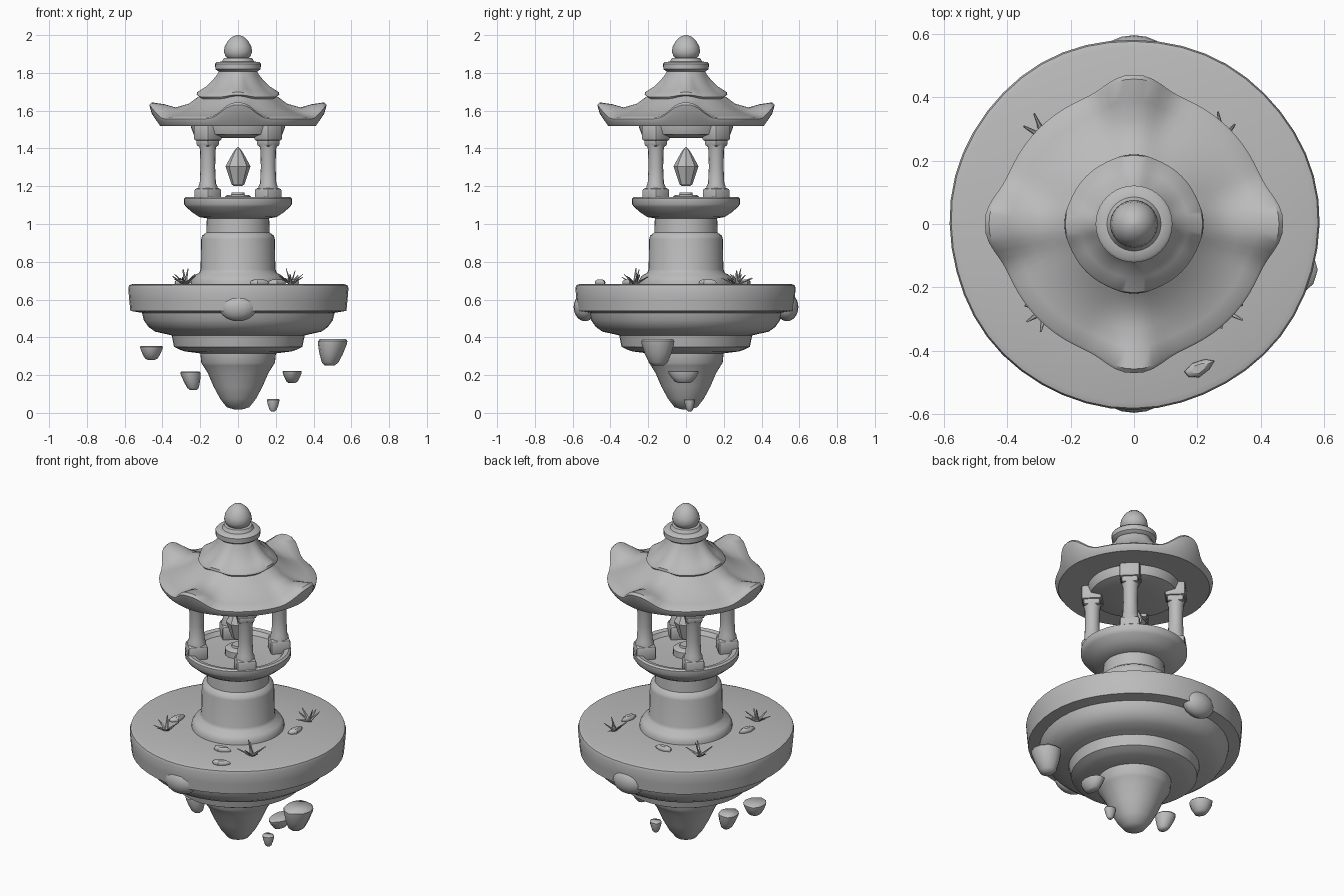
import bpy, bmesh, math, random
from mathutils import Matrix, Vector, Euler

if "Cube" in bpy.data.objects:
    bpy.data.objects.remove(bpy.data.objects["Cube"])

random.seed(4)
stone = bpy.data.materials.new("plain grey stone")
stone.diffuse_color = (0.5, 0.5, 0.5, 1)
stone.use_nodes = True
stone.node_tree.nodes["Principled BSDF"].inputs["Base Color"].default_value = stone.diffuse_color


def finish(bm, name, angle=40):
    bmesh.ops.remove_doubles(bm, verts=bm.verts, dist=0.0003)
    bmesh.ops.recalc_face_normals(bm, faces=bm.faces)
    me = bpy.data.meshes.new(name)
    bm.to_mesh(me)
    bm.free()
    me.materials.append(stone)
    ob = bpy.data.objects.new(name, me)
    bpy.context.collection.objects.link(ob)
    bpy.ops.object.select_all(action='DESELECT')
    ob.select_set(True)
    bpy.context.view_layer.objects.active = ob
    bpy.ops.object.shade_smooth_by_angle(angle=math.radians(angle))
    return ob


def rings(bm, count, n, point):
    """Skin a grid of rings; point(i, angle) gives a position."""
    grid = [[bm.verts.new(point(i, 2 * math.pi * k / n)) for k in range(n)] for i in range(count)]
    for a, b in zip(grid, grid[1:]):
        for k in range(n):
            j = (k + 1) % n
            bm.faces.new((a[k], a[j], b[j], b[k]))
    bm.faces.new(grid[0][::-1])
    bm.faces.new(grid[-1])


def lathe(name, prof, n=40, at=(0, 0, 0), angle=40, wobble=0.0, turn=0.0):
    bm = bmesh.new()

    def point(i, t):
        r, z = prof[i]
        r *= 1 + wobble * (math.sin(3 * t + 1) + 0.6 * math.sin(7 * t))
        return (at[0] + r * math.cos(t + turn), at[1] + r * math.sin(t + turn), at[2] + z)
    rings(bm, len(prof), n, point)
    return finish(bm, name, angle)


# floating island: stepped underside and flat disc
lathe("island", [(0.02, 0.018), (0.06, 0.03), (0.095, 0.075), (0.13, 0.14), (0.16, 0.21), (0.185, 0.25),
                 (0.195, 0.265), (0.2, 0.315), (0.28, 0.325), (0.31, 0.335), (0.34, 0.35), (0.352, 0.41),
                 (0.385, 0.418), (0.44, 0.43), (0.475, 0.455), (0.5, 0.49), (0.51, 0.53), (0.572, 0.54),
                 (0.578, 0.6), (0.583, 0.66), (0.578, 0.676), (0.56, 0.682), (0.2, 0.682)],
      48, wobble=0.004)

# boulders bulging from the front and back of the rim
for side, y in (("front", -0.535), ("back", 0.535)):
    bm = bmesh.new()
    bmesh.ops.create_uvsphere(bm, u_segments=16, v_segments=10, radius=1,
                              matrix=Matrix.Translation((0, y, 0.56)) @ Matrix.Diagonal((0.1, 0.06, 0.075, 1)))
    finish(bm, side + "_boulder", 60)

# pedestal with flared dish
lathe("pedestal", [(0.25, 0.67), (0.25, 0.70), (0.235, 0.725), (0.205, 0.742), (0.198, 0.76), (0.195, 0.92),
                   (0.19, 0.938), (0.168, 0.955), (0.165, 1.03), (0.205, 1.037), (0.24, 1.06), (0.275, 1.09),
                   (0.286, 1.105), (0.286, 1.135), (0.275, 1.143), (0.25, 1.138), (0.235, 1.115), (0.1, 1.11)])
lathe("crystal_stand", [(0.07, 1.1), (0.07, 1.145), (0.06, 1.152), (0.035, 1.155), (0.033, 1.167)], 20)
lathe("crystal", [(0.022, 1.2), (0.035, 1.212), (0.066, 1.305), (0.045, 1.345), (0.022, 1.385), (0.002, 1.408)],
      8, angle=20)


# four pillars on the diagonals, square base and capital
def block(bm, c, size, z0, z1, turn):
    m = (Matrix.Translation((c[0], c[1], (z0 + z1) / 2)) @ Matrix.Rotation(turn, 4, 'Z')
         @ Matrix.Diagonal((size, size, z1 - z0, 1)))
    part = bmesh.new()
    bmesh.ops.create_cube(part, size=1, matrix=m)
    bmesh.ops.bevel(part, geom=part.edges[:], offset=0.014, segments=2, profile=0.5, affect='EDGES')
    tmp = bpy.data.meshes.new("tmp")
    part.to_mesh(tmp)
    part.free()
    bm.from_mesh(tmp)
    bpy.data.meshes.remove(tmp)


for k, nm in enumerate(("back_right", "back_left", "front_left", "front_right")):
    a = math.pi / 4 + k * math.pi / 2
    c = (0.226 * math.cos(a), 0.226 * math.sin(a))
    bm = bmesh.new()
    block(bm, c, 0.108, 1.105, 1.19, a)
    block(bm, c, 0.092, 1.41, 1.46, a)
    block(bm, c, 0.112, 1.44, 1.525, a)
    finish(bm, nm + "_pillar_ends")
    lathe(nm + "_pillar", [(0.05, 1.17), (0.05, 1.2), (0.043, 1.215), (0.039, 1.3), (0.041, 1.39), (0.047, 1.42)],
          16, at=(c[0], c[1], 0))

# ceiling plate under the roof
lathe("ceiling", [(0.1, 1.456), (0.19, 1.462), (0.235, 1.475), (0.25, 1.515), (0.25, 1.54)])

# swept roof: radius, height, corner push outward, corner lift
ROOF = [(0.2, 1.525, 0, 0), (0.37, 1.522, 0, 0), (0.408, 1.52, 0.005, 0), (0.422, 1.54, 0.035, 0.045),
        (0.425, 1.556, 0.045, 0.075), (0.417, 1.564, 0.04, 0.08), (0.37, 1.574, 0.02, 0.06),
        (0.32, 1.592, 0.01, 0.025), (0.26, 1.622, 0, 0.015), (0.225, 1.648, 0, 0.015),
        (0.205, 1.662, 0, 0.015), (0.213, 1.672, 0.006, 0.012), (0.208, 1.682, 0.008, 0.016),
        (0.17, 1.705, 0, 0.022), (0.135, 1.74, 0, 0.02), (0.11, 1.78, 0, 0.012), (0.09, 1.83, 0, 0)]


def roof_point(i, t):
    r, z, push, lift = ROOF[i]
    d = (t + math.pi / 4) % (math.pi / 2) - math.pi / 4     # angle to the nearest corner
    spread = 0.23 if r > 0.25 else 0.3
    w = math.exp(-(abs(d) / spread) ** 2.6)
    r += push * w
    return (r * math.cos(t), r * math.sin(t), z + lift * w)


bm = bmesh.new()
rings(bm, len(ROOF), 96, roof_point)
finish(bm, "roof", 42)

# collar and finial
lathe("roof_collar", [(0.085, 1.8), (0.11, 1.812), (0.12, 1.82), (0.121, 1.848), (0.112, 1.857), (0.085, 1.86),
                      (0.075, 1.878), (0.05, 1.88)])
lathe("finial", [(0.04, 1.865), (0.064, 1.885), (0.075, 1.91), (0.07, 1.94), (0.052, 1.972), (0.028, 1.993),
                 (0.005, 2.0)], 28, angle=60)

# grass tufts: tapered blades fanning out
for k, (x, y) in enumerate([(0.28, 0.27), (-0.28, 0.27), (-0.28, -0.27), (0.28, -0.27)]):
    bm = bmesh.new()
    for b in range(7):
        t = 2 * math.pi * b / 7 + k + random.uniform(-0.2, 0.2)
        tilt = random.uniform(0.8, 1.25) if b else 0.3
        length = random.uniform(0.075, 0.095)
        m = (Matrix.Translation((x, y, 0.68)) @ Matrix.Rotation(t, 4, 'Z') @ Matrix.Rotation(tilt, 4, 'Y')
             @ Matrix.Diagonal((0.5, 1, 1, 1)) @ Matrix.Translation((0, 0, length / 2)))
        bmesh.ops.create_cone(bm, cap_ends=True, segments=6, radius1=0.012, radius2=0.003, depth=length, matrix=m)
    finish(bm, "grass_tuft_%d" % (k + 1))

# flat pebbles on the island top
for k, (x, y, turn) in enumerate([(0.205, -0.455, 0.45), (0.11, -0.31, 0.2), (0.3, 0.11, 1.4),
                                  (-0.08, 0.32, 0.1), (-0.31, -0.13, 1.3)]):
    ob = lathe("pebble_%d" % (k + 1), [(0.8, -0.3), (1, 0.2), (0.9, 0.7), (0.55, 1)], 7, wobble=0.1)
    ob.matrix_world = (Matrix.Translation((x, y, 0.683)) @ Matrix.Rotation(turn, 4, 'Z')
                       @ Matrix.Diagonal((0.05, 0.024, 0.022, 1)))

# loose floating rocks: flat top, rounded taper below (centre, half sizes, height)
for k, (x, y, z, sx, sy, h, tip) in enumerate([
        (-0.46, 0.01, 0.28, 0.062, 0.07, 0.075, 0.0), (-0.255, -0.04, 0.12, 0.055, 0.06, 0.1, 0.2),
        (0.5, -0.145, 0.25, 0.08, 0.09, 0.14, -0.12), (0.285, -0.01, 0.157, 0.052, 0.083, 0.066, 0.0),
        (0.185, 0.02, 0.008, 0.034, 0.03, 0.066, 0.0)]):
    ob = lathe("floating_rock_%d" % (k + 1), [(0.3, 0), (0.55, 0.12), (0.78, 0.45), (0.95, 0.8), (0.97, 0.93),
                                              (0.88, 1)], 12, wobble=0.04, angle=50)
    for v in ob.data.vertices:      # lean the lower end sideways
        v.co.x += 1.6 * tip * (1 - v.co.z)
    ob.matrix_world = Matrix.Translation((x, y, z)) @ Matrix.Diagonal((sx, sy, h, 1))
